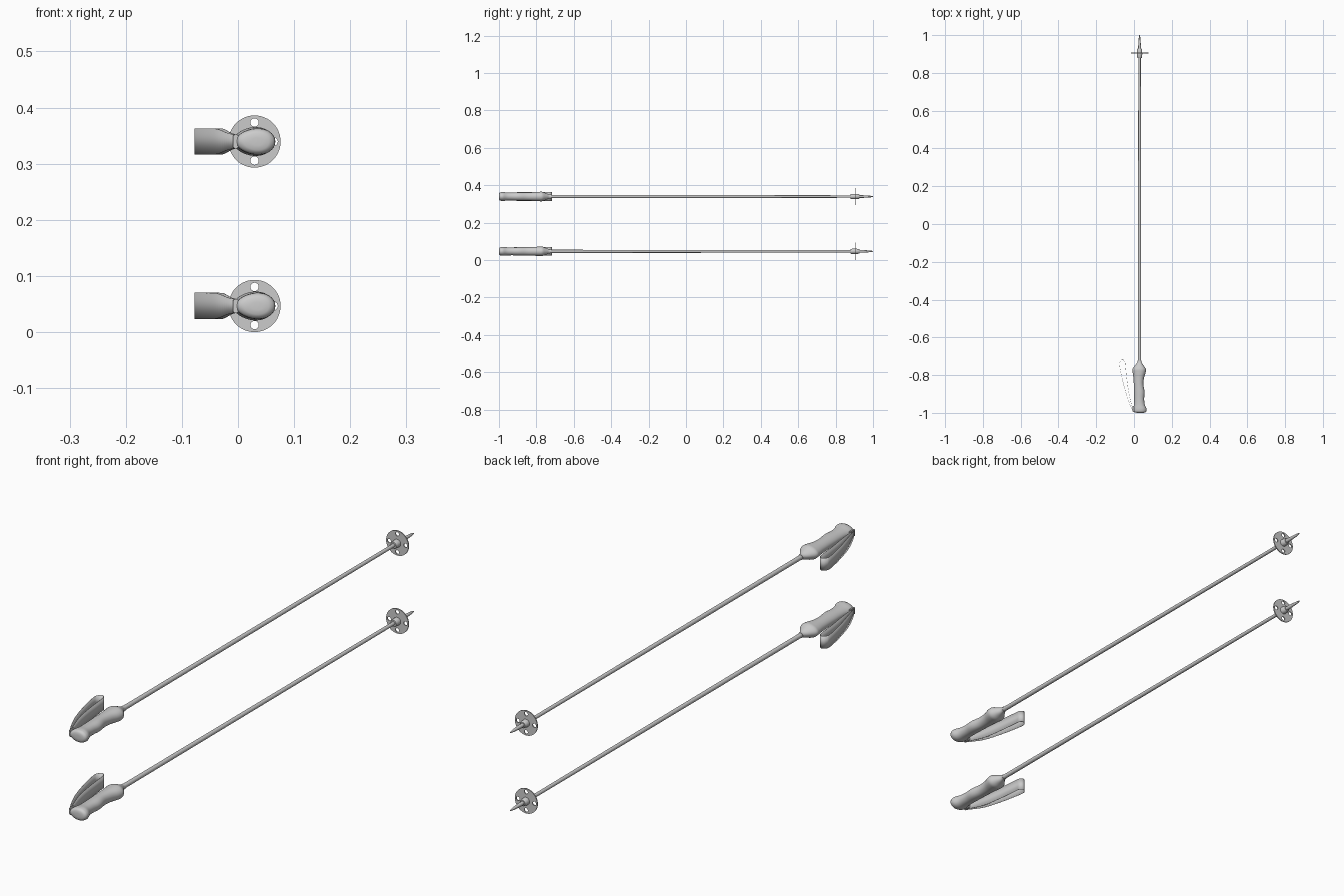
import bpy, bmesh
from math import sin, cos, pi
from mathutils import Vector

if "Cube" in bpy.data.objects:
    bpy.data.objects.remove(bpy.data.objects["Cube"])

PX = 0.0295           # pole axis in x
SEG = 32


def finish(name, bm, angle=40):
    bmesh.ops.recalc_face_normals(bm, faces=bm.faces)
    me = bpy.data.meshes.new(name)
    bm.to_mesh(me)
    bm.free()
    ob = bpy.data.objects.new(name, me)
    bpy.context.collection.objects.link(ob)
    smooth(ob, angle)
    return ob


def smooth(ob, angle=40):
    bpy.ops.object.select_all(action='DESELECT')
    ob.select_set(True)
    bpy.context.view_layer.objects.active = ob
    bpy.ops.object.shade_smooth_by_angle(angle=angle * pi / 180)


def spline(keys, n):
    """Catmull-Rom interpolation through tuples of values."""
    pts = [Vector(k) for k in [keys[0]] + keys + [keys[-1]]]
    out = []
    for i in range(1, len(pts) - 2):
        a, b, c, d = pts[i - 1:i + 3]
        for j in range(n):
            t = j / n
            out.append(0.5 * (2 * b + (c - a) * t + (2 * a - 5 * b + 4 * c - d) * t ** 2
                              + (3 * b - a - 3 * c + d) * t ** 3))
    return out + [pts[-2]]


def loft(name, sections, z, egg=0.0, angle=40):
    """Closed rings along y: (y, x min, x max, half height)."""
    bm = bmesh.new()
    rings = []
    for y, x0, x1, h in sections:
        ring = []
        for i in range(SEG):
            a = 2 * pi * i / SEG
            ring.append(bm.verts.new(((x0 + x1) / 2 + (x1 - x0) / 2 * cos(a), y,
                                      z + h * sin(a) * (1 + egg * cos(a)))))
        rings.append(ring)
    for r, s in zip(rings, rings[1:]):
        for i in range(SEG):
            k = (i + 1) % SEG
            bm.faces.new((r[i], r[k], s[k], s[i]))
    bm.faces.new(rings[0])
    bm.faces.new(rings[-1])
    return finish(name, bm, angle)


def turned(name, profile, z):
    return loft(name, [(y, PX - r, PX + r, r) for y, r in profile], z)


def basket(name, z):
    """Flat disc with four round holes."""
    cu = bpy.data.curves.new(name, 'CURVE')
    cu.dimensions = '2D'
    cu.fill_mode = 'BOTH'
    cu.extrude = 0.002
    circles = [(0, 0, 0.0465, 48)]
    circles += [(0.034 * cos(k * pi / 2), 0.034 * sin(k * pi / 2), 0.0075, 20) for k in range(4)]
    for cx, cy, r, n in circles:
        sp = cu.splines.new('POLY')
        sp.points.add(n - 1)
        sp.use_cyclic_u = True
        for i, p in enumerate(sp.points):
            a = 2 * pi * i / n
            p.co = (cx + r * cos(a), cy + r * sin(a), 0, 1)
    ob = bpy.data.objects.new(name, cu)
    bpy.context.collection.objects.link(ob)
    ob.location = (PX, 0.905, z)
    ob.rotation_euler.x = pi / 2
    bpy.ops.object.select_all(action='DESELECT')
    ob.select_set(True)
    bpy.context.view_layer.objects.active = ob
    bpy.ops.object.convert(target='MESH')
    smooth(bpy.context.object)


def strap(name, z):
    """Ribbon loop: (x, y, half width)."""
    path = spline([(-0.004, -0.99, 0.012), (-0.018, -0.965, 0.015), (-0.038, -0.91, 0.0225),
                   (-0.06, -0.83, 0.0235), (-0.076, -0.75, 0.0235), (-0.0735, -0.727, 0.0235),
                   (-0.061, -0.718, 0.0235), (-0.049, -0.727, 0.0235), (-0.0455, -0.75, 0.0235),
                   (-0.038, -0.82, 0.0235), (-0.026, -0.9, 0.0225), (-0.012, -0.96, 0.015),
                   (-0.002, -0.985, 0.012)], 5)
    bm = bmesh.new()
    rows = [(bm.verts.new((x, y, z - h)), bm.verts.new((x, y, z + h))) for x, y, h in path]
    for a, b in zip(rows, rows[1:]):
        bm.faces.new((a[0], b[0], b[1], a[1]))
    ob = finish(name, bm)
    mod = ob.modifiers.new('thickness', 'SOLIDIFY')
    mod.thickness = 0.001
    mod.offset = 0


# Contoured grip: flared end, finger waist, bulge, collar
GRIP = [(-0.990, -0.004, 0.066, 0.0225), (-0.978, -0.004, 0.066, 0.0235),
        (-0.955, 0.000, 0.057, 0.0215), (-0.925, 0.001, 0.054, 0.021),
        (-0.890, 0.000, 0.056, 0.022), (-0.850, -0.001, 0.050, 0.022),
        (-0.815, -0.003, 0.053, 0.023), (-0.785, -0.007, 0.062, 0.025),
        (-0.768, -0.008, 0.063, 0.025), (-0.750, 0.004, 0.052, 0.018),
        (-0.733, 0.017, 0.041, 0.0115), (-0.722, 0.0195, 0.0395, 0.010)]
CAP = [(-1.000, 0.022, 0.045, 0.007), (-0.999, 0.010, 0.055, 0.015),
       (-0.996, 0.000, 0.063, 0.020)]

for side, z in (("lower", 0.0465), ("upper", 0.3395)):
    # Shaft and metal tip
    turned(side + "_shaft", [(-0.73, 0.0085), (0.3, 0.0075), (0.9, 0.0065)], z)
    turned(side + "_tip", [(0.89, 0.0075), (0.945, 0.007), (0.985, 0.0045), (1.0, 0.002)], z)
    # Basket disc and its stepped hub
    basket(side + "_basket", z)
    turned(side + "_basket_hub", [(0.88, 0.012), (0.883, 0.0135), (0.905, 0.0145),
                                  (0.925, 0.0125), (0.928, 0.0105)], z)
    # Grip, wrist strap and strap clip
    loft(side + "_grip", CAP + spline(GRIP, 4), z, egg=0.12, angle=50)
    strap(side + "_wrist_strap", z)
    bm = bmesh.new()
    bmesh.ops.create_cube(bm, size=1)
    bmesh.ops.scale(bm, vec=(0.010, 0.026, 0.025), verts=bm.verts)
    bmesh.ops.translate(bm, vec=(-0.004, -0.98, z), verts=bm.verts)
    bmesh.ops.bevel(bm, geom=bm.edges[:], offset=0.002, segments=2, affect='EDGES')
    finish(side + "_strap_clip", bm)
